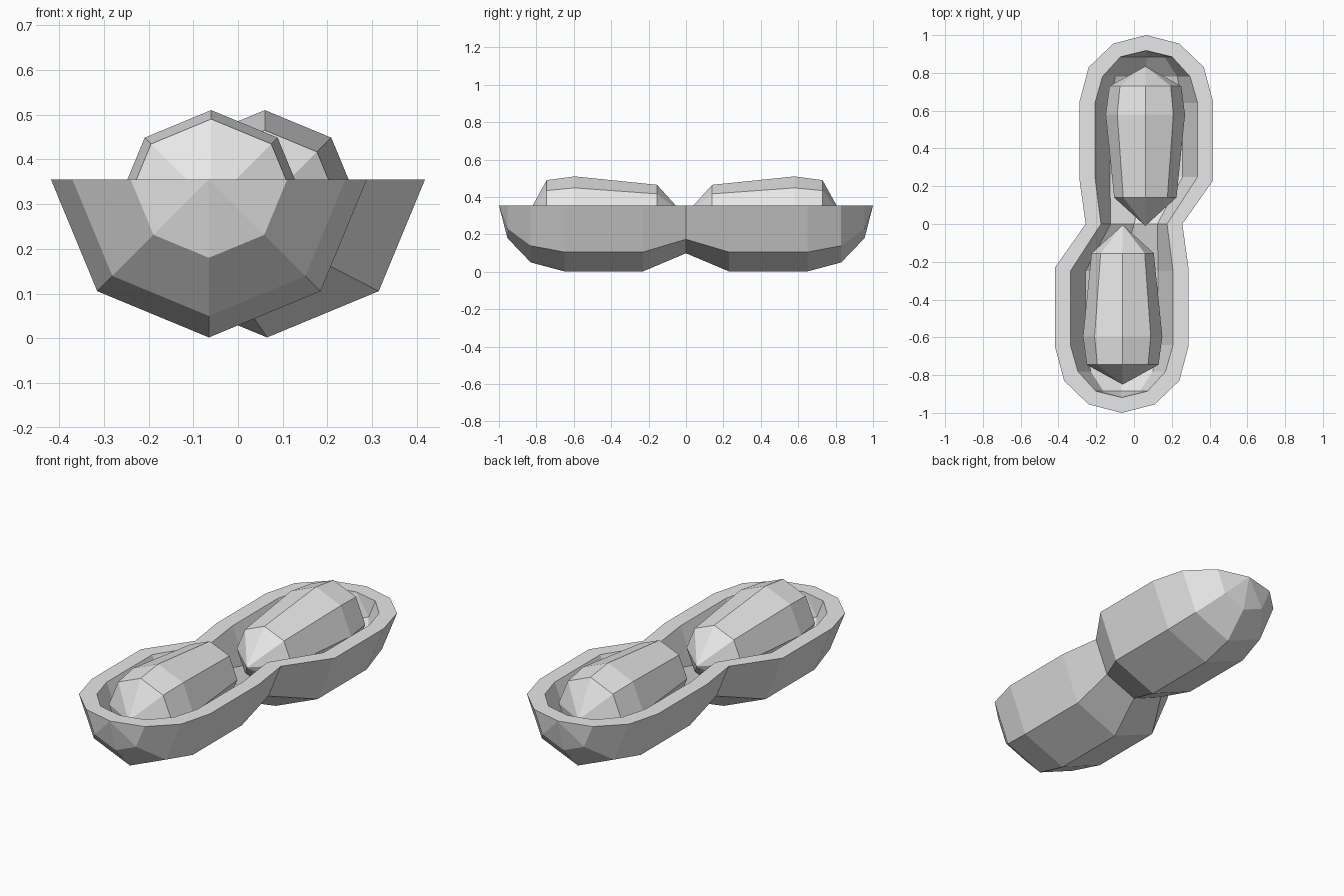
import bpy, bmesh, math

cube = bpy.data.objects.get("Cube")
if cube:
    bpy.data.objects.remove(cube, do_unlink=True)

grey = bpy.data.materials.new("light grey")
grey.use_nodes = True
grey.diffuse_color = (0.8, 0.8, 0.8, 1)
grey.node_tree.nodes["Principled BSDF"].inputs["Base Color"].default_value = (0.8, 0.8, 0.8, 1)

RIM = 0.355      # height of the shell's open edge
LOBE_X = 0.065   # sideways offset of each lobe


def arc(x, y, z, r, start, steps):
    """Points on an eight-sided ring around the y direction."""
    angles = [start + i * math.pi / 4 for i in range(steps)]
    return [(x + r * math.cos(a), y, z + r * math.sin(a)) for a in angles]


def loft(name, rings):
    """Skin a row of closed rings; rings of zero size become points."""
    bm = bmesh.new()
    rows = [[bm.verts.new(p) for p in ring] for ring in rings]
    n = len(rows[0])
    for a, b in zip(rows, rows[1:]):
        for i in range(n):
            j = (i + 1) % n
            bm.faces.new((a[i], a[j], b[j], b[i]))
    bmesh.ops.remove_doubles(bm, verts=bm.verts, dist=0.0005)
    bmesh.ops.recalc_face_normals(bm, faces=bm.faces)
    mesh = bpy.data.meshes.new(name)
    bm.to_mesh(mesh)
    bm.free()
    mesh.materials.append(grey)
    obj = bpy.data.objects.new(name, mesh)
    bpy.context.collection.objects.link(obj)
    return obj


# Half shell: outer y, outer radius, inner y, inner radius, from waist to tip
stations = [
    (0.23, 0.353, 0.25, 0.272),
    (0.65, 0.353, 0.64, 0.272),
    (0.83, 0.305, 0.78, 0.232),
    (0.955, 0.175, 0.885, 0.137),
    (1.0, 0, 0.918, 0),
]


def shell_ring(x, side, yo, ro, yi, ri):
    outer = arc(x, side * yo, RIM, ro, math.pi, 5)
    inner = arc(x, side * yi, RIM, ri, math.pi, 5)
    return outer + inner[::-1]


front = [shell_ring(-LOBE_X, -1, *s) for s in reversed(stations)]
waist = [shell_ring(0, 1, 0, 0.256, 0, 0.175)]
back = [shell_ring(LOBE_X, 1, *s) for s in stations]
loft("half_shell", front + waist + back)

# Two kernels, tapering towards the waist
kernel = [(0.005, 0), (0.155, 0.165), (0.595, 0.21), (0.745, 0.19), (0.85, 0)]
for name, side, shift in (("front_kernel", -1, 0), ("back_kernel", 1, -0.015)):
    loft(name, [arc(side * 0.06, side * (y + shift), 0.3, r, 0, 8) for y, r in kernel])
